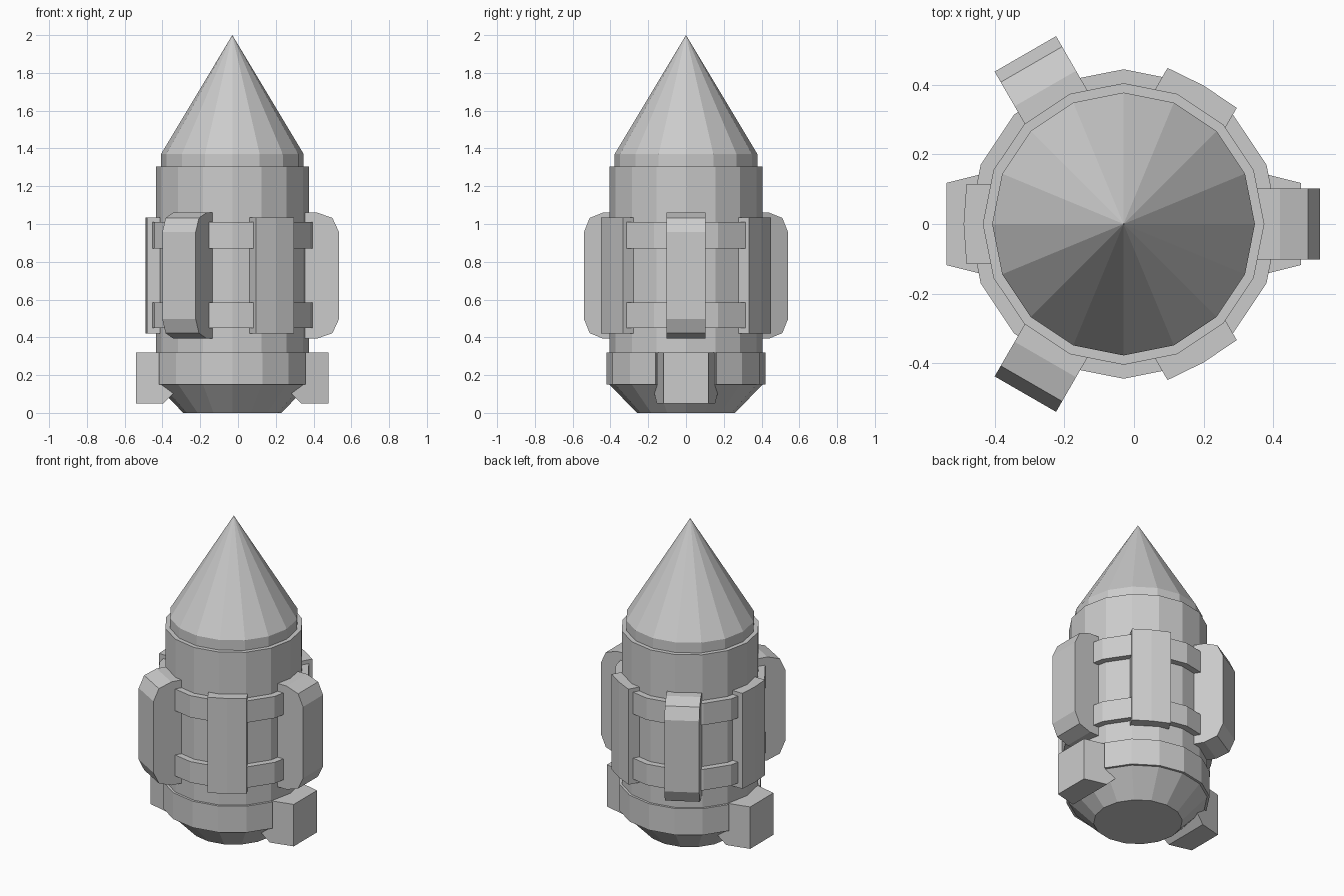
import bpy
import bmesh
from math import cos, sin, radians, pi

CX = -0.03   # the hull axis sits a little off centre
SIDES = 16

if "Cube" in bpy.data.objects:
    bpy.data.objects.remove(bpy.data.objects["Cube"])

grey = bpy.data.materials.new("plain grey")
grey.use_nodes = True
COLOUR = (0.6, 0.6, 0.6, 1)
grey.diffuse_color = COLOUR
grey.node_tree.nodes["Principled BSDF"].inputs["Base Color"].default_value = COLOUR


def finish(name, bm, turn=0):
    """Turn a bmesh into a flat-shaded object turned about the hull axis."""
    bmesh.ops.recalc_face_normals(bm, faces=bm.faces)
    mesh = bpy.data.meshes.new(name)
    bm.to_mesh(mesh)
    bm.free()
    mesh.materials.append(grey)
    obj = bpy.data.objects.new(name, mesh)
    obj.location.x = CX
    obj.rotation_euler.z = radians(turn)
    bpy.context.collection.objects.link(obj)
    return obj


def lathe(name, profile, start=0, steps=SIDES):
    """Spin a closed (radius, z) profile through some sixteenths of a turn."""
    bm = bmesh.new()
    verts = [bm.verts.new((r, 0, z)) for r, z in profile]
    edges = [bm.edges.new((a, b)) for a, b in zip(verts, verts[1:])]
    arc = steps < SIDES
    geom = verts + edges
    if arc:
        edges.append(bm.edges.new((verts[-1], verts[0])))
        geom = verts + edges + [bm.faces.new(verts)]
    spun = bmesh.ops.spin(bm, geom=geom, axis=(0, 0, 1), cent=(0, 0, 0),
                          angle=2 * pi * steps / SIDES, steps=steps)
    if arc:
        ends = [f for f in spun["geom_last"] if isinstance(f, bmesh.types.BMFace)]
        if not ends:
            bmesh.ops.holes_fill(bm, edges=bm.edges, sides=len(profile))
    bmesh.ops.remove_doubles(bm, verts=bm.verts, dist=0.0005)
    return finish(name, bm, start)


def prism(name, outline, low, high, axis, turn):
    """Extrude an outline along y (outline in x,z) or z (outline in x,y)."""
    bm = bmesh.new()
    place = (lambda a, b, t: (a, t, b)) if axis == "y" else (lambda a, b, t: (a, b, t))
    ends = [[bm.verts.new(place(a, b, t)) for a, b in outline] for t in (low, high)]
    for ring in ends:
        bm.faces.new(ring)
    n = len(outline)
    for i in range(n):
        j = (i + 1) % n
        bm.faces.new((ends[0][i], ends[0][j], ends[1][j], ends[1][i]))
    return finish(name, bm, turn)


# Hull with tapered base, and the nose cone on its collar
lathe("hull", [(0, 0), (0.26, 0), (0.405, 0.15), (0.405, 1.305), (0, 1.305)])
lathe("nose_cone", [(0, 1.25), (0.378, 1.25), (0.378, 1.37), (0, 2)])

# Skirt in two halves, open where the feet stand
for side, start in (("back", 22.5), ("front", 202.5)):
    lathe(side + "_skirt", [(0.37, 0.15), (0.42, 0.15), (0.42, 0.32), (0.37, 0.32)],
          start, 6)

# Straps around the hull
for name, low, high in (("lower_strap", 0.45, 0.585), ("upper_strap", 0.87, 1.01)):
    lathe(name, [(0.38, low), (0.445, low), (0.445, high), (0.38, high), (0.38, low)])

# Chamfered pods and flat plates alternate around the hull
half_pod = [(0.565, 0.23), (0.53, 0.305), (0.45, 0.333), (0.34, 0.333)]
pod = [(r, 0.727 + h) for r, h in half_pod]
pod += [(r, 0.727 - h) for r, h in reversed(half_pod)]
plate = [(0.37, -0.115), (0.452, -0.115), (0.46, 0), (0.452, 0.115), (0.37, 0.115)]
for i in range(3):
    prism(f"pod_{i + 1}", pod, -0.102, 0.102, "y", 120 * i)
    prism(f"plate_{i + 1}", plate, 0.42, 1.035, "z", 120 * i + 60)

# Feet on either side, wider where they join the hull
foot = [(0.51, 0.32), (0.51, 0.05), (0.365, 0.05), (0.3, 0.115), (0.3, 0.32)]
for name, turn in (("left_foot", 0), ("right_foot", 180)):
    obj = prism(name, foot, -1, 1, "y", turn)
    for v in obj.data.vertices:
        v.co.y *= 0.118 + 0.25 * (0.51 - v.co.x)
